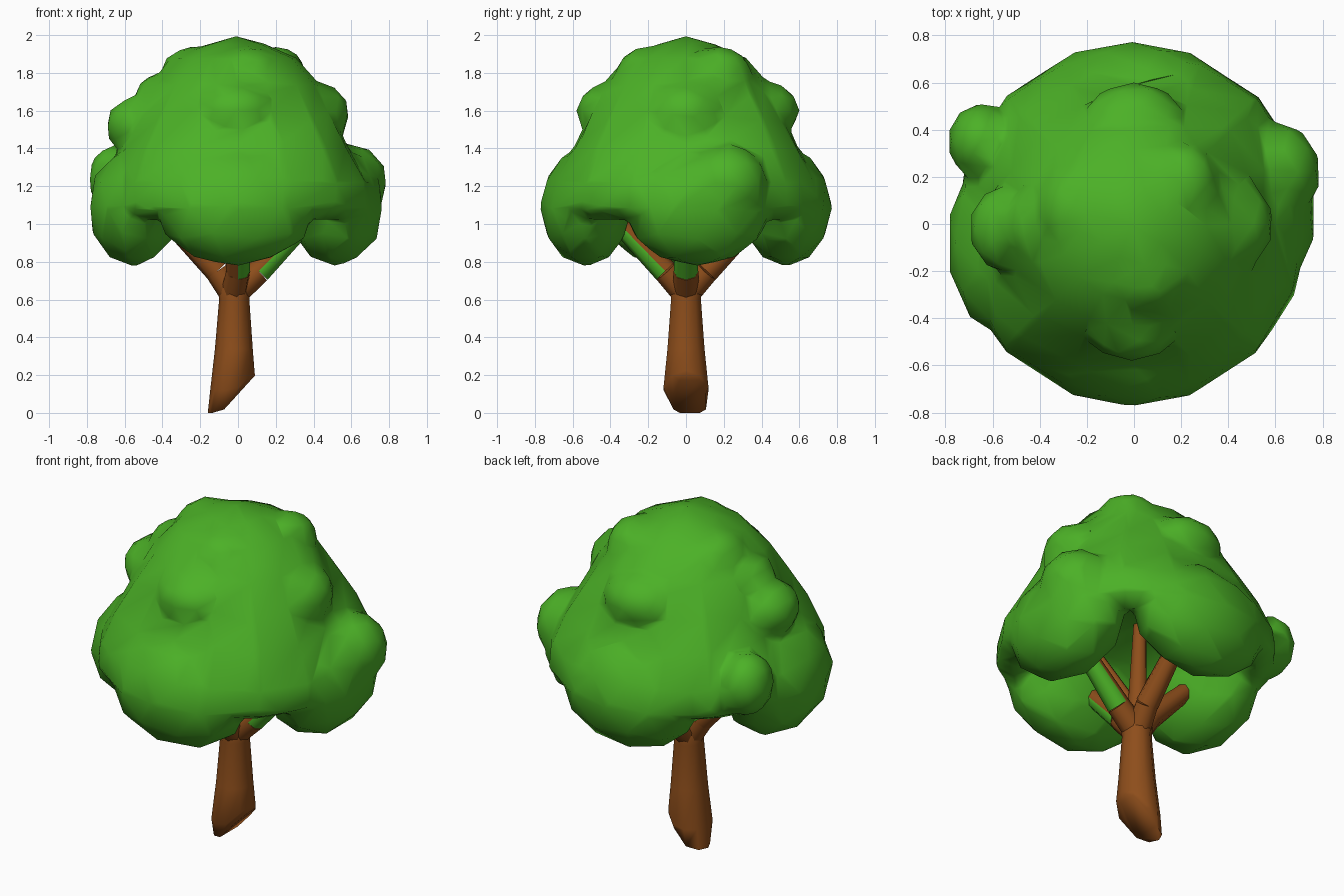
import bpy, bmesh, math
from mathutils import Vector, Matrix

if "Cube" in bpy.data.objects:
    bpy.data.objects.remove(bpy.data.objects["Cube"])


def material(name, rgb):
    m = bpy.data.materials.new(name)
    m.diffuse_color = (*rgb, 1)
    m.use_nodes = True
    m.node_tree.nodes["Principled BSDF"].inputs["Base Color"].default_value = m.diffuse_color
    return m


LEAF = material("leaf green", (0.072, 0.44, 0.02))
BARK = material("bark brown", (0.27, 0.076, 0.011))


def finish(bm, name, *mats):
    bmesh.ops.recalc_face_normals(bm, faces=bm.faces)
    me = bpy.data.meshes.new(name)
    bm.to_mesh(me)
    bm.free()
    ob = bpy.data.objects.new(name, me)
    bpy.context.collection.objects.link(ob)
    for m in mats:
        me.materials.append(m)
    return ob


def smooth(ob, degrees):
    bpy.ops.object.select_all(action='DESELECT')
    ob.select_set(True)
    bpy.context.view_layer.objects.active = ob
    bpy.ops.object.shade_smooth_by_angle(angle=math.radians(degrees))


def loft(bm, rings):
    """Skin a list of vertex-position rings and cap both ends."""
    rows = [[bm.verts.new(p) for p in ring] for ring in rings]
    n = len(rows[0])
    for a, b in zip(rows, rows[1:]):
        for i in range(n):
            bm.faces.new((a[i], a[(i + 1) % n], b[(i + 1) % n], b[i]))
    bm.faces.new(rows[0])
    bm.faces.new(rows[-1])


def ring(cx, rx, ry, z, n=10, diagonal=0.0):
    """Oval ring; diagonal swells it between the axes."""
    pts = []
    for i in range(n):
        a = math.tau * i / n
        k = 1 + diagonal * math.sin(2 * a) ** 2
        pts.append((cx + k * rx * math.cos(a), k * ry * math.sin(a), z))
    return pts


# Trunk, with its foot cut on a slant
bm = bmesh.new()
foot = [(x, y + 0.02, max(0.0, (x + 0.09) * 1.1)) for x, y, z in ring(-0.035, 0.125, 0.09, 0)]
shin = [(x, y, max(z, (x + 0.09) * 1.1 + 0.03)) for x, y, z in ring(-0.03, 0.117, 0.125, 0.12)]
loft(bm, [foot, shin, ring(-0.022, 0.1, 0.103, 0.34), ring(-0.02, 0.08, 0.083, 0.6),
          ring(-0.02, 0.085, 0.088, 0.66), ring(-0.02, 0.05, 0.05, 0.76)])
smooth(finish(bm, "trunk", BARK), 100)


# Branches spreading into the crown
def branch(bm, start, end, r1, r2):
    a, b = Vector(start), Vector(end)
    turn = (b - a).to_track_quat('Z', 'Y').to_matrix().to_4x4()
    bmesh.ops.create_cone(bm, cap_ends=True, segments=8, radius1=r1, radius2=r2,
                          depth=(b - a).length,
                          matrix=Matrix.Translation((a + b) / 2) @ turn)


bm = bmesh.new()
for dx, dy in ((-1, 0), (1, 0), (0, -1), (0, 1)):
    joint = (dx * 0.11, dy * 0.11, 0.75)
    branch(bm, (-0.02 + dx * 0.02, dy * 0.02, 0.65), joint, 0.07, 0.065)
    branch(bm, joint, (dx * 0.44, dy * 0.44, 1.09), 0.065, 0.045)
branch(bm, (-0.02, 0, 0.64), (0.0, 0.05, 1.3), 0.06, 0.035)
branch(bm, (-0.01, 0.02, 0.8), (-0.2, 0.2, 1.25), 0.035, 0.025)
branch(bm, (-0.01, -0.02, 0.8), (0.2, -0.2, 1.25), 0.035, 0.025)
bm.normal_update()
# Mossy undersides on the right and front branches
for f in bm.faces:
    c, n = f.calc_center_median(), f.normal
    f.material_index = int(c.z > 0.8 and n.z < -0.2 and n.x > 0.25 and c.y < 0.08)
smooth(finish(bm, "branches", BARK, LEAF), 60)

# Crown: a hollow-bottomed dome, fuller on its diagonals
bm = bmesh.new()
PROFILE = [(0.02, 1.28, 0), (0.3, 1.21, 0), (0.52, 1.1, 0), (0.66, 1.02, 0),
           (0.75, 1.08, 0.02), (0.73, 1.22, 0.03), (0.59, 1.41, 0.13), (0.52, 1.56, 0.1),
           (0.44, 1.74, 0.03), (0.32, 1.88, 0), (0.16, 1.95, 0), (0.02, 1.99, 0)]
loft(bm, [ring(-0.01, r, r, z, 16, d) for r, z, d in PROFILE])

# Crown lobes and lumps: centre, radii
LOBES = [
    ((-0.01, -0.53, 1.09), (0.42, 0.24, 0.31)),   # hanging lobes
    ((-0.01, 0.53, 1.09), (0.42, 0.24, 0.31)),
    ((-0.55, -0.08, 1.09), (0.24, 0.39, 0.31)),
    ((0.52, 0.06, 1.09), (0.25, 0.39, 0.31)),
    ((0.6, 0.22, 1.22), (0.19, 0.21, 0.2)),       # side lumps
    ((-0.65, 0.35, 1.24), (0.14, 0.16, 0.18)),
    ((-0.01, -0.39, 1.6), (0.22, 0.19, 0.15)),    # upper lumps
    ((0, 0.4, 1.6), (0.23, 0.2, 0.16)),
    ((-0.52, -0.02, 1.52), (0.18, 0.19, 0.16)),
    ((-0.4, 0.0, 1.68), (0.14, 0.18, 0.12)),
    ((0.41, 0.0, 1.58), (0.18, 0.2, 0.17)),
    ((-0.24, 0.06, 1.79), (0.17, 0.2, 0.15)),     # top lumps
    ((0.2, 0.17, 1.79), (0.16, 0.18, 0.15)),
    ((0.05, -0.2, 1.8), (0.19, 0.17, 0.14)),
]
for c, r in LOBES:
    bmesh.ops.create_icosphere(bm, subdivisions=2, radius=1.02,
                               matrix=Matrix.Translation(c) @ Matrix.Diagonal((*r, 1)))
crown = finish(bm, "crown", LEAF)

# Fuse the lobes into one skin and reduce it to broad facets
fuse = crown.modifiers.new("fuse", 'REMESH')
fuse.mode = 'VOXEL'
fuse.voxel_size = 0.025
soften = crown.modifiers.new("soften", 'SMOOTH')
soften.iterations = 3
reduce = crown.modifiers.new("reduce", 'DECIMATE')
reduce.ratio = 0.04
bpy.context.view_layer.objects.active = crown
for mod in ("fuse", "soften", "reduce"):
    bpy.ops.object.modifier_apply(modifier=mod)
smooth(crown, 60)
